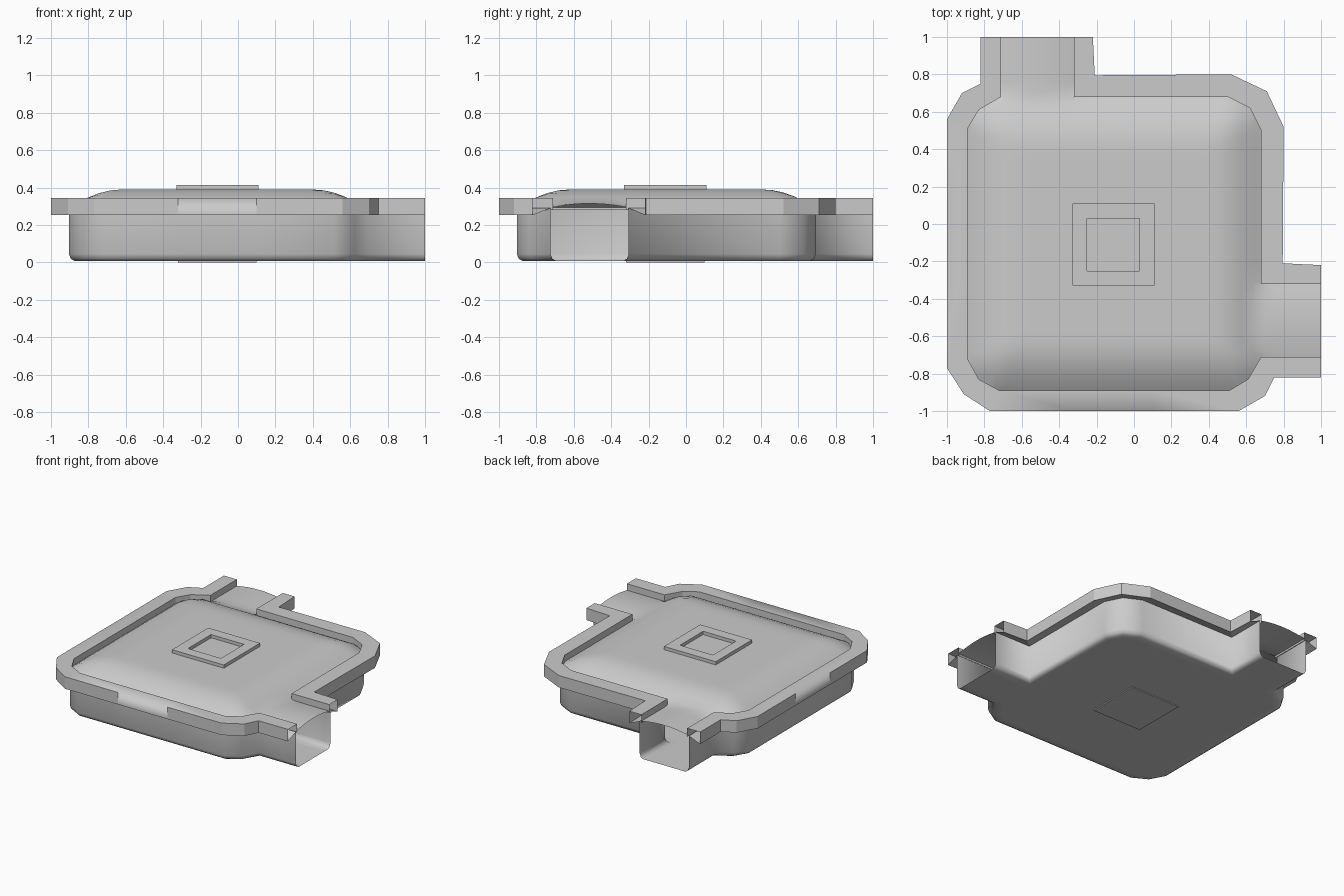
import bpy, bmesh, math
from mathutils import Vector

cube = bpy.data.objects.get("Cube")
if cube:
    bpy.data.objects.remove(cube)

grey = bpy.data.materials.new("plain_grey")
grey.use_nodes = True
colour = (0.6, 0.6, 0.6, 1)
grey.diffuse_color = colour
grey.node_tree.nodes["Principled BSDF"].inputs["Base Color"].default_value = colour

PATCH = (-0.32, 0.10)      # softly shaded stretch of the rim


def mirrored(half):
    """Close an outline that is symmetric about the x = y diagonal."""
    return half + [(y, x) for x, y in reversed(half[1:-1])]


inner = mirrored([(-0.83, -0.83), (-0.89, -0.72), (-0.89, PATCH[0]), (-0.89, PATCH[1]),
                  (-0.89, 0.51), (-0.83, 0.61), (-0.71, 0.68), (-0.71, 1), (-0.32, 1),
                  (-0.32, 0.68), (0.50, 0.68), (0.62, 0.62)])
outer = mirrored([(-0.91, -0.91), (-1, -0.77), (-1, PATCH[0]), (-1, PATCH[1]),
                  (-1, 0.56), (-0.92, 0.70), (-0.82, 0.75), (-0.82, 1), (-0.22, 1),
                  (-0.21, 0.795), (0.52, 0.80), (0.71, 0.71)])


def inset(outline, d):
    """Move an outline inward by d, keeping the passage mouths in place."""
    result = []
    for i, p in enumerate(outline):
        p, a, b = Vector(p), Vector(outline[i - 1]), Vector(outline[(i + 1) % len(outline)])
        u, v = (p - a).normalized(), (b - p).normalized()
        n, m = Vector((u.y, -u.x)), Vector((v.y, -v.x))
        q = p + (n + m) * d / (1 + n.dot(m))
        result.append((1 if p.x > 0.99 else q.x, 1 if p.y > 0.99 else q.y))
    return result


def skin(bm, loops):
    """Join outlines at given heights, leaving the passage mouths open."""
    rings = [[bm.verts.new((x, y, z)) for x, y in pts] for pts, z in loops]
    count = len(rings[0])
    for low, high in zip(rings, rings[1:]):
        for i in range(count):
            j = (i + 1) % count
            a, b = low[i].co, low[j].co
            if min(a.x, b.x) > 0.99 or min(a.y, b.y) > 0.99:
                continue
            bm.faces.new((low[i], high[i], high[j], low[j]))
    return rings


def finish(bm, name, angle):
    """Smooth shading that keeps edges above the angle sharp."""
    for f in bm.faces:
        f.smooth = True
    for e in bm.edges:
        e.smooth = len(e.link_faces) < 2 or e.calc_face_angle(0) < math.radians(angle)
    return store(bm, name)


def store(bm, name):
    mesh = bpy.data.meshes.new(name)
    bm.to_mesh(mesh)
    bm.free()
    mesh.materials.append(grey)
    obj = bpy.data.objects.new(name, mesh)
    bpy.context.collection.objects.link(obj)
    return obj


# Basin: floor, rounded bottom edge and walls
bm = bmesh.new()
wall = inset(inner, -0.014)
rings = skin(bm, [(inset(wall, 0.08), 0.008), (inset(wall, 0.03), 0.008),
                  (inset(wall, 0.01), 0.02), (wall, 0.045), (wall, 0.29)])
bm.faces.new(rings[0])
bmesh.ops.recalc_face_normals(bm, faces=bm.faces)
finish(bm, "basin", 100)

# Rim: hollow band around the basin
bm = bmesh.new()
skin(bm, [(wall, 0.29), (outer, 0.253), (outer, 0.345), (inner, 0.345), (inner, 0.28)])
bmesh.ops.recalc_face_normals(bm, faces=bm.faces)
rim = finish(bm, "rim", 20)
points = rim.data.vertices
for e in rim.data.edges:
    a, b = (points[i].co for i in e.vertices)
    mid = (a + b) / 2
    if min(mid.x, mid.y) < -0.99 and abs(max(mid.x, mid.y) + 0.11) < 0.22:
        if mid.z > 0.34:
            e.use_edge_sharp = False
        elif abs(a.z - b.z) > 0.05:
            e.use_edge_sharp = True


# Cover: shallow dome that runs out into two arched passages
def cover_height(x, y):
    r = math.sqrt(2)
    d = min(x + 0.89, y + 0.89, 0.67 - x, 0.68 - y, (x + y + 1.66) / r,
            (1.24 - x - y) / r, (x - y + 1.45) / r, (y - x + 1.45) / r)
    t = max(0, min(1, d / 0.27))
    z = 0.295 + 0.095 * (1 - (1 - t) ** 2)
    for along, across in ((x, y), (y, x)):
        if along > 0.4:
            s = min(1, abs(across + 0.515) / 0.195)
            z = max(z, 0.295 + 0.02 * (1 - s * s))
    return z


bm = bmesh.new()
bm.faces.new([bm.verts.new((x, y, 0)) for x, y in inner])
for axis in range(2):
    normal = Vector((1 - axis, axis, 0))
    for i in range(31):
        bmesh.ops.bisect_plane(bm, geom=bm.verts[:] + bm.edges[:] + bm.faces[:],
                               plane_co=normal * (-0.861 + i * 0.06), plane_no=normal)
for v in bm.verts:
    v.co.z = cover_height(v.co.x, v.co.y)
bm.normal_update()
bmesh.ops.reverse_faces(bm, faces=[f for f in bm.faces if f.normal.z < 0])
finish(bm, "cover", 60)


# Square hatch frame on the cover and square plate under the floor
def square(half):
    c = -0.11
    return [(c - half, c - half), (c - half, c + half), (c + half, c + half), (c + half, c - half)]


bm = bmesh.new()
skin(bm, [(square(0.22), 0.385), (square(0.22), 0.415), (square(0.14), 0.415), (square(0.14), 0.385)])
bmesh.ops.recalc_face_normals(bm, faces=bm.faces)
finish(bm, "hatch_frame", 20)

bm = bmesh.new()
rings = skin(bm, [(square(0.21), 0.009), (square(0.21), 0)])
bm.faces.new(rings[1])
bmesh.ops.recalc_face_normals(bm, faces=bm.faces)
for f in bm.faces:
    if abs(f.normal.z) > 0.5 and f.normal.z > 0:
        bmesh.ops.reverse_faces(bm, faces=bm.faces[:])
        break
finish(bm, "floor_plate", 20)
